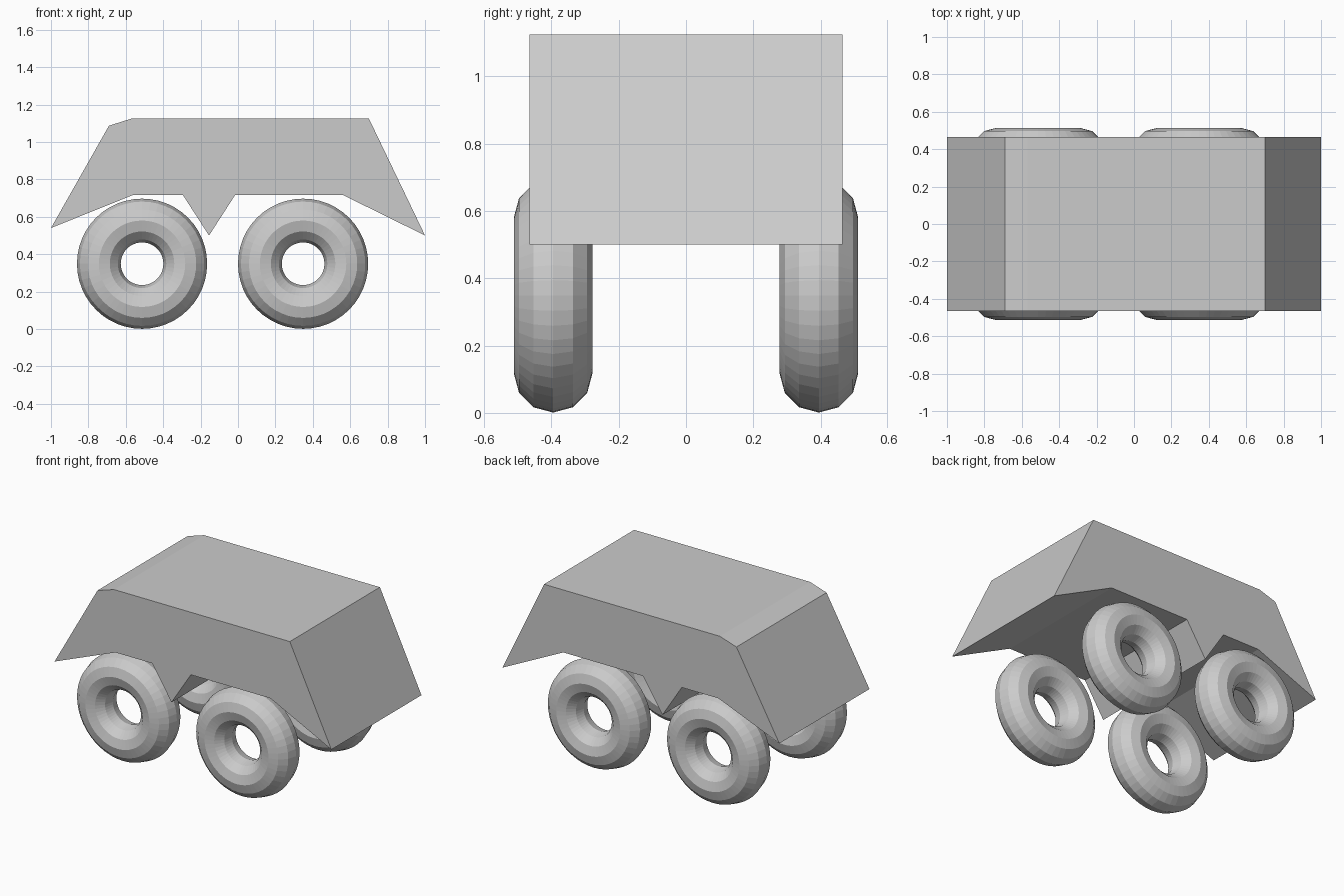
import bpy, bmesh, math

if "Cube" in bpy.data.objects:
    bpy.data.objects.remove(bpy.data.objects["Cube"])

# Body: side profile (x, z) extruded across the full width
HALF_WIDTH = 0.465
profile = [(-1.0, 0.54), (-0.56, 0.717), (-0.295, 0.717), (-0.155, 0.5),
           (-0.015, 0.717), (0.56, 0.717), (1.0, 0.5), (0.70, 1.125),
           (-0.57, 1.125), (-0.69, 1.087)]
bm = bmesh.new()
face = bm.faces.new([bm.verts.new((x, -HALF_WIDTH, z)) for x, z in profile])
ext = bmesh.ops.extrude_face_region(bm, geom=[face])
moved = [g for g in ext["geom"] if isinstance(g, bmesh.types.BMVert)]
bmesh.ops.translate(bm, verts=moved, vec=(0, 2 * HALF_WIDTH, 0))
bmesh.ops.recalc_face_normals(bm, faces=bm.faces)
mesh = bpy.data.meshes.new("body")
bm.to_mesh(mesh)
bm.free()
bpy.context.collection.objects.link(bpy.data.objects.new("body", mesh))


# Wheels: four ring tyres with flat facets
def add_wheel(name, x, y):
    bpy.ops.mesh.primitive_torus_add(
        major_segments=48, minor_segments=12,
        major_radius=0.231, minor_radius=0.117,
        location=(x, y, 0.349), rotation=(math.pi / 2, 0, 0))
    bpy.context.object.name = name


for end, x in (("left", -0.513), ("right", 0.348)):
    for side, y in (("front", -0.395), ("back", 0.395)):
        add_wheel(f"{side}_{end}_wheel", x, y)
